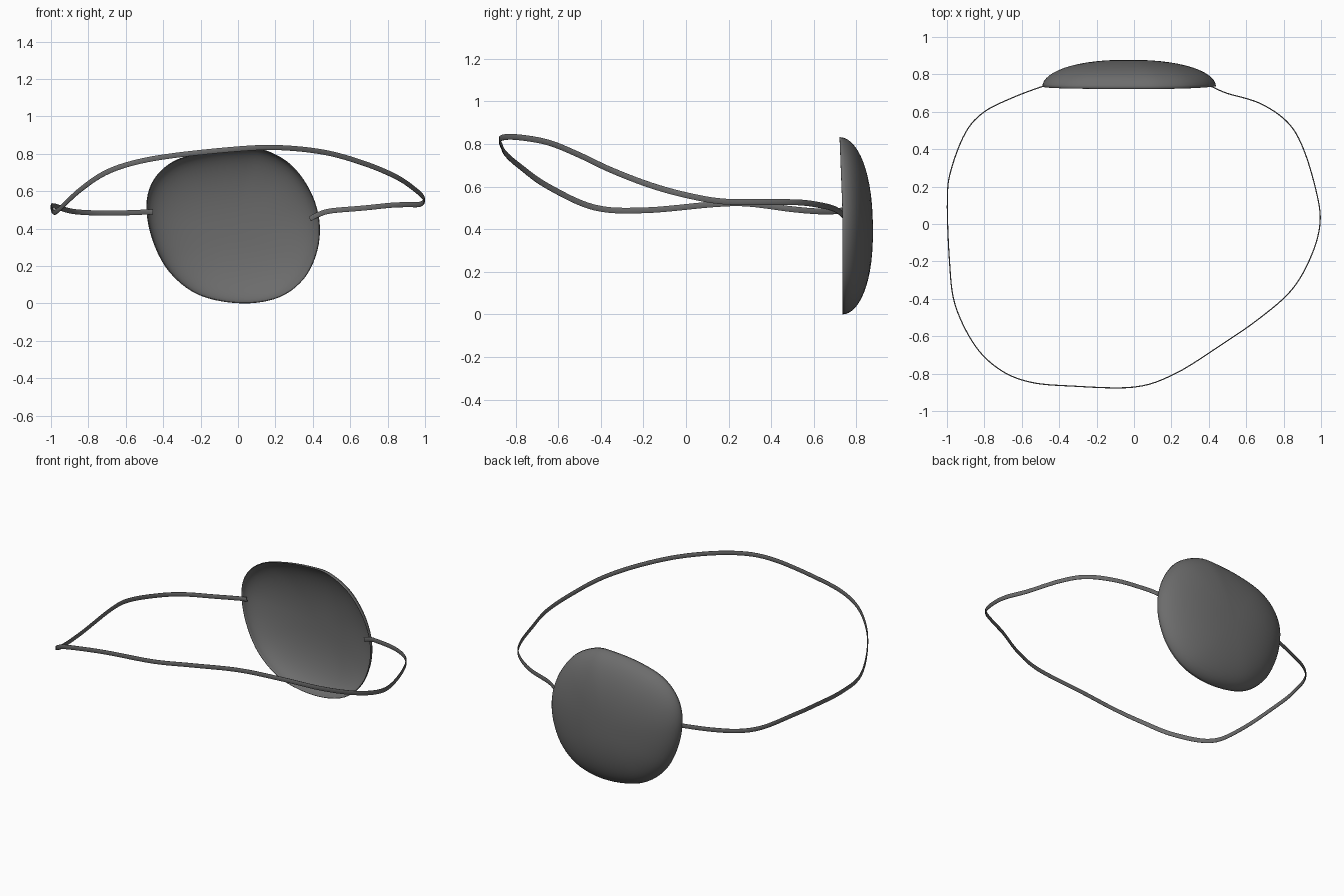
import bpy, bmesh, math
from mathutils import Vector

if "Cube" in bpy.data.objects:
    bpy.data.objects.remove(bpy.data.objects["Cube"])

black = bpy.data.materials.new("dark_fabric")
black.diffuse_color = (.15, .15, .15, 1)
black.use_nodes = True
black.node_tree.nodes["Principled BSDF"].inputs["Base Color"].default_value = black.diffuse_color


def spline(points, steps, closed=False):
    """Catmull-Rom samples through the points."""
    p = [Vector(q) for q in points]
    n = len(p)
    get = (lambda i: p[i % n]) if closed else (lambda i: p[max(0, min(n - 1, i))])
    out = []
    for i in range(n if closed else n - 1):
        a, b, c, d = (get(i + k) for k in (-1, 0, 1, 2))
        for s in range(steps):
            t = s / steps
            out.append(0.5 * (2 * b + (c - a) * t + (2 * a - 5 * b + 4 * c - d) * t * t
                              + (3 * b - a - 3 * c + d) * t ** 3))
    if not closed:
        out.append(p[-1])
    return out


def finish(bm, name, angle):
    bmesh.ops.recalc_face_normals(bm, faces=bm.faces)
    mesh = bpy.data.meshes.new(name)
    bm.to_mesh(mesh)
    bm.free()
    mesh.materials.append(black)
    ob = bpy.data.objects.new(name, mesh)
    bpy.context.collection.objects.link(ob)
    bpy.ops.object.select_all(action='DESELECT')
    ob.select_set(True)
    bpy.context.view_layer.objects.active = ob
    bpy.ops.object.shade_smooth_by_angle(angle=math.radians(angle))
    return ob


def bridge(bm, r0, r1):
    n = len(r0)
    for i in range(n):
        j = (i + 1) % n
        bm.faces.new((r0[i], r0[j], r1[j], r1[i]))


# Eye patch: hollow dome over a rounded outline (x, z)
outline = [(-.49, .52), (-.452, .66), (-.345, .76), (-.18, .81), (0, .83), (.135, .823),
           (.28, .745), (.385, .605), (.435, .445), (.425, .285), (.355, .135), (.22, .032),
           (.02, 0), (-.205, .043), (-.365, .165), (-.457, .337)]
rim = spline([(x, 0, z) for x, z in outline], 5, True)
centre = Vector((-.03, 0, .39))
bm = bmesh.new()
prev = None
RINGS = 14
for k in range(RINGS):
    a = math.pi / 2 * k / RINGS
    ring = []
    for q in rim:
        v = centre.lerp(q, math.cos(a) ** .88)
        edge = .735 - .013 * max(0, (q.z - .5) / .33)
        v.y = edge + (.878 - edge) * math.sin(a)
        ring.append(bm.verts.new(v))
    if prev:
        bridge(bm, prev, ring)
    prev = ring
tip = bm.verts.new((centre.x, .878, centre.z))
for i in range(len(prev)):
    bm.faces.new((prev[i], prev[(i + 1) % len(prev)], tip))
patch = finish(bm, "eye_patch", 60)
face = patch.data.polygons[0]
if face.normal.dot(face.center - Vector((-.03, .73, .39))) < 0:
    patch.data.flip_normals()
shell = patch.modifiers.new("thickness", 'SOLIDIFY')
shell.thickness = .004
shell.offset = -1

# Strap: flat band swept around the head, its width held upright
path = [(-.455, .742, .49), (-.5, .732, .488), (-.65, .675, .483), (-.80, .60, .485), (-.90, .49, .495),
        (-.978, .29, .52), (-.998, .13, .517), (-.987, -.19, .489), (-.957, -.43, .502),
        (-.85, -.65, .602), (-.715, -.78, .695), (-.556, -.845, .752), (-.34, -.866, .791),
        (0, -.872, .826), (.22, -.80, .833), (.46, -.65, .808), (.67, -.505, .75),
        (.845, -.35, .677), (.95, -.165, .606), (.995, .01, .558), (.973, .18, .53),
        (.904, .406, .528), (.82, .545, .525), (.674, .645, .51), (.50, .698, .495),
        (.43, .728, .475), (.385, .748, .452)]
pts = spline(path, 6)
W, T = .0135, .003
section = [(-W, -T * .5), (-W * .85, -T), (W * .85, -T), (W, -T * .5),
           (W, T * .5), (W * .85, T), (-W * .85, T), (-W, T * .5)]
bm = bmesh.new()
rings = []
for i, p in enumerate(pts):
    tangent = (pts[min(i + 1, len(pts) - 1)] - pts[max(i - 1, 0)]).normalized()
    side = tangent.cross(Vector((0, 0, 1))).normalized()
    up = side.cross(tangent)
    rings.append([bm.verts.new(p + up * w + side * t) for w, t in section])
for r0, r1 in zip(rings, rings[1:]):
    bridge(bm, r0, r1)
bm.faces.new(rings[0])
bm.faces.new(rings[-1])
finish(bm, "strap", 50)
